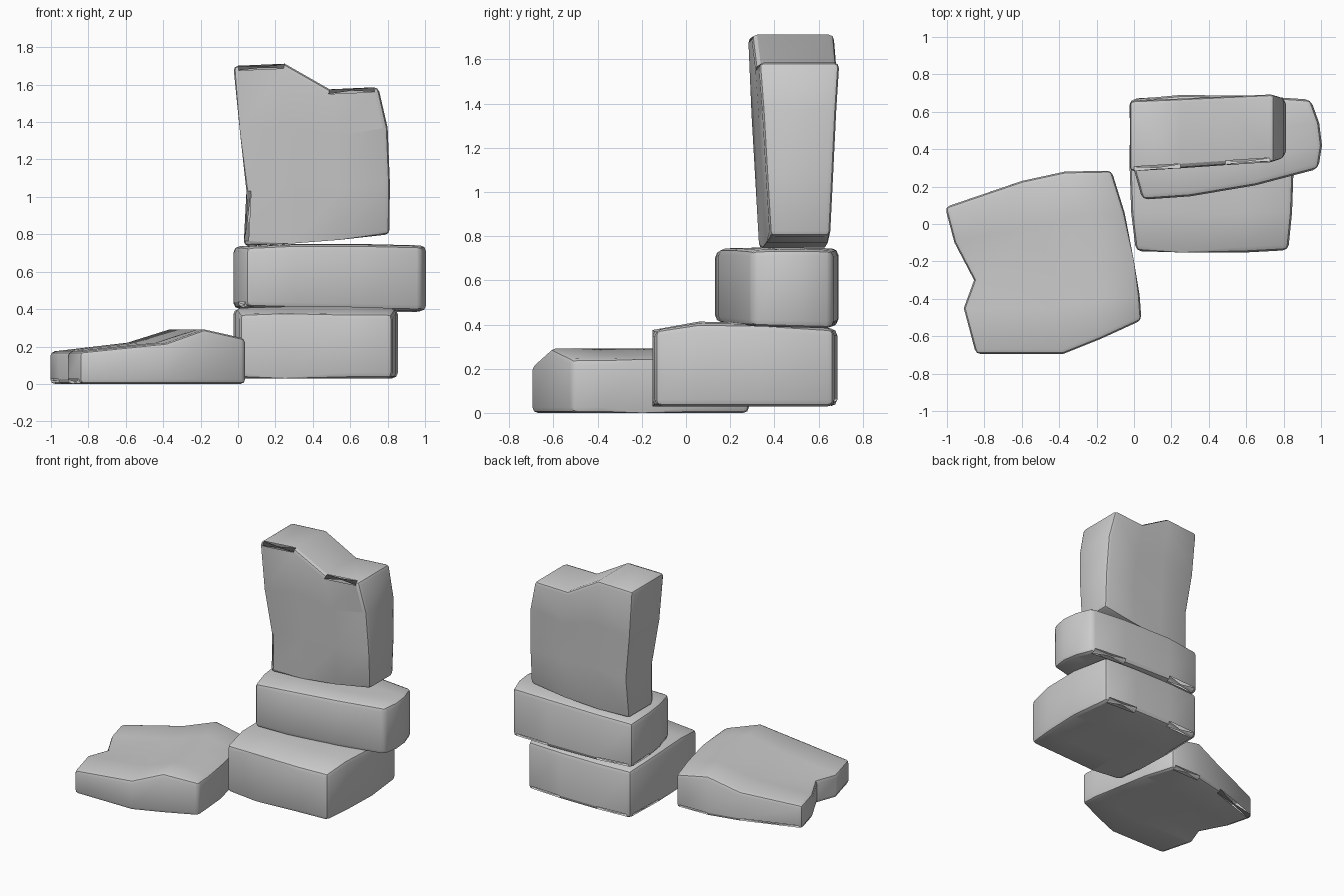
import bpy, bmesh
from mathutils import Vector

if "Cube" in bpy.data.objects:
    bpy.data.objects.remove(bpy.data.objects["Cube"])


def sample(line, t):
    """Point at parameter t (0..1) of an evenly indexed polyline."""
    f = t * (len(line) - 1)
    i = min(int(f), len(line) - 2)
    return Vector(line[i]).lerp(Vector(line[i + 1]), f - i)


def height(values, t):
    return sample([(v, 0) for v in values], t)[0]


def stone(name, front, back, left, right, low, high, upright=False, bevel=0.03):
    """Block between two caps; four border lines are blended into a grid."""
    n, m = len(front), len(left)
    bm = bmesh.new()
    caps = []
    for cap in (low, high):
        grid = []
        for j in range(m):
            v = j / (m - 1)
            row = []
            for i in range(n):
                u = i / (n - 1)
                p = (sample(front, u) * (1 - v) + sample(back, u) * v
                     + sample(left, v) * (1 - u) + sample(right, v) * u
                     - Vector(front[0]) * (1 - u) * (1 - v) - Vector(front[-1]) * u * (1 - v)
                     - Vector(back[0]) * (1 - u) * v - Vector(back[-1]) * u * v)
                w = cap(u, v)
                row.append(bm.verts.new((p.x, w, p.y) if upright else (p.x, p.y, w)))
            grid.append(row)
        caps.append(grid)
        for j in range(m - 1):
            for i in range(n - 1):
                bm.faces.new((grid[j][i], grid[j][i + 1], grid[j + 1][i + 1], grid[j + 1][i]))
    # side walls
    rim = ([(0, i) for i in range(n)] + [(j, n - 1) for j in range(1, m)]
           + [(m - 1, i) for i in range(n - 2, -1, -1)] + [(j, 0) for j in range(m - 2, 0, -1)])
    a, b = caps
    for (j, i), (l, k) in zip(rim, rim[1:] + rim[:1]):
        bm.faces.new((a[j][i], a[l][k], b[l][k], b[j][i]))
    # worn edges: both rims and the four corners
    edges = [bm.edges.get((g[j][i], g[l][k])) for g in caps
             for (j, i), (l, k) in zip(rim, rim[1:] + rim[:1])]
    edges += [bm.edges.get((a[j][i], b[j][i])) for j in (0, m - 1) for i in (0, n - 1)]
    bmesh.ops.bevel(bm, geom=edges, offset=bevel, segments=2, profile=0.5, affect='EDGES')
    bmesh.ops.recalc_face_normals(bm, faces=bm.faces)
    mesh = bpy.data.meshes.new(name)
    bm.to_mesh(mesh)
    bm.free()
    ob = bpy.data.objects.new(name, mesh)
    bpy.context.collection.objects.link(ob)
    bpy.ops.object.select_all(action='DESELECT')
    ob.select_set(True)
    bpy.context.view_layer.objects.active = ob
    bpy.ops.object.shade_smooth_by_angle(angle=0.6)


# flat stone lying beside the stack
stone("fallen_slab",
      front=[(-.845, -.695), (-.38, -.695), (-.18, -.615), (.04, -.515)],
      back=[(-1.01, .09), (-.6, .23), (-.37, .28), (-.12, .285)],
      left=[(-.845, -.695), (-.91, -.45), (-.855, -.3), (-.96, -.1), (-1.01, .09)],
      right=[(.04, -.515), (.03, -.38), (0, -.2), (-.05, .06), (-.12, .285)],
      low=lambda u, v: 0,
      high=lambda u, v: height([.172, .22, .292, .242], u), bevel=.025)

# bottom stone of the stack
stone("base_stone",
      front=[(.01, -.145), (.25, -.152), (.6, -.152), (.825, -.14)],
      back=[(-.015, .67), (.25, .685), (.55, .685), (.82, .67)],
      left=[(.01, -.145), (-.015, .06), (-.025, .35), (-.015, .67)],
      right=[(.825, -.14), (.845, .06), (.855, .35), (.82, .67)],
      low=lambda u, v: .03,
      high=lambda u, v: height([.375, .405, .4, .38], v)
      + (.008 if 0 < u < 1 and 0 < v < 1 else 0))

# middle stone, turned slightly
stone("middle_stone",
      front=[(.045, .13), (.3, .148), (.65, .207), (.985, .295)],
      back=[(-.025, .665), (.25, .69), (.65, .685), (.945, .665)],
      left=[(.045, .13), (0, .29), (-.02, .45), (-.025, .665)],
      right=[(.985, .295), (1.005, .42), (.99, .54), (.945, .665)],
      low=lambda u, v: .412 - .02 * u - .01 * v,
      high=lambda u, v: height([.738, .75, .75, .742], u) - .006 * abs(2 * v - 1))

# tall upright stone with a notched top, wider towards the top
stone("upright_stone",
      front=[(.03, .738), (.28, .75), (.54, .77), (.81, .80)],
      back=[(-.025, 1.70), (.25, 1.712), (.49, 1.575), (.75, 1.587)],
      left=[(.03, .738), (.045, 1.03), (.01, 1.35), (-.025, 1.70)],
      right=[(.81, .80), (.812, 1.08), (.80, 1.37), (.75, 1.587)],
      low=lambda u, v: .33 + .05 * u - .05 * v,
      high=lambda u, v: .618 + .035 * u + .042 * v, upright=True, bevel=.025)
